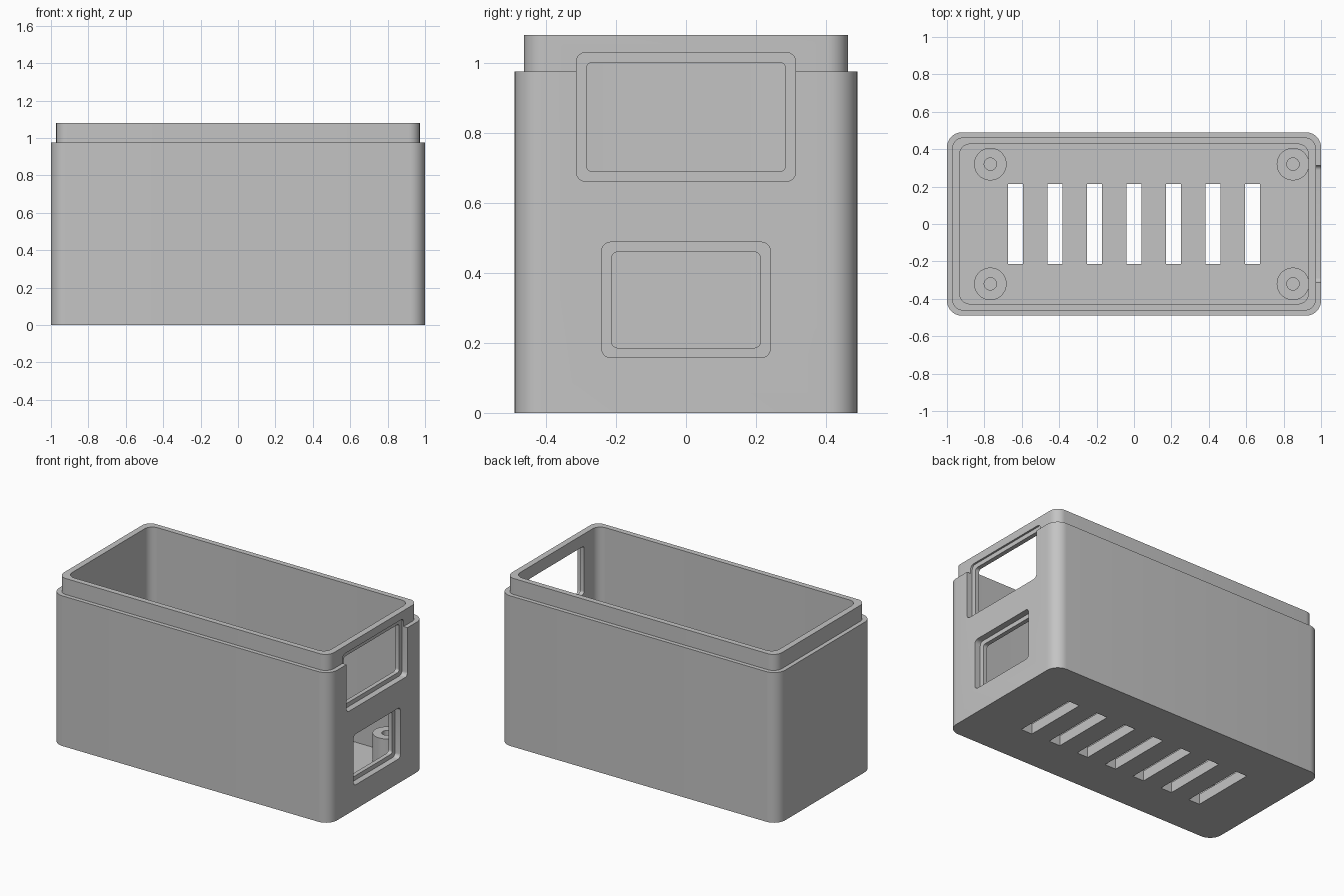
import bpy
import bmesh
from math import radians, sin, cos, pi
from mathutils import Matrix

cube = bpy.data.objects.get("Cube")
if cube:
    bpy.data.objects.remove(cube, do_unlink=True)

grey = bpy.data.materials.new("light_grey")
grey.use_nodes = True
colour = (0.55, 0.55, 0.55, 1)
grey.diffuse_color = colour
grey.node_tree.nodes["Principled BSDF"].inputs["Base Color"].default_value = colour


def rounded_outline(hw, hh, r, steps=10):
    """Points of a rounded rectangle, counter-clockwise."""
    points = []
    for k, (sx, sy) in enumerate([(1, 1), (-1, 1), (-1, -1), (1, -1)]):
        for i in range(steps + 1):
            a = (k + i / steps) * pi / 2
            points.append((sx * (hw - r) + r * cos(a), sy * (hh - r) + r * sin(a)))
    return points


def extrude(name, outline, low, high, matrix=Matrix()):
    """Solid prism from a flat outline, with an optional placement."""
    bm = bmesh.new()
    face = bm.faces.new([bm.verts.new((x, y, low)) for x, y in outline])
    result = bmesh.ops.extrude_face_region(bm, geom=[face])
    top = [v for v in result["geom"] if isinstance(v, bmesh.types.BMVert)]
    bmesh.ops.translate(bm, verts=top, vec=(0, 0, high - low))
    bmesh.ops.recalc_face_normals(bm, faces=bm.faces)
    bm.transform(matrix)
    mesh = bpy.data.meshes.new(name)
    bm.to_mesh(mesh)
    bm.free()
    mesh.materials.append(grey)
    obj = bpy.data.objects.new(name, mesh)
    bpy.context.collection.objects.link(obj)
    return obj


def circle(r, n=40):
    return [(r * cos(2 * pi * i / n), r * sin(2 * pi * i / n)) for i in range(n)]


def combine(target, other, operation):
    """Boolean the other solid into the target, then discard it."""
    mod = target.modifiers.new(operation.lower(), "BOOLEAN")
    mod.operation = operation
    mod.solver = "EXACT"
    mod.object = other
    bpy.context.view_layer.objects.active = target
    bpy.ops.object.modifier_apply(modifier=mod.name)
    bpy.data.objects.remove(other, do_unlink=True)


# Hollow case with a stepped lip
case = extrude("case", rounded_outline(1, 0.49, 0.08), 0, 0.976)
combine(case, extrude("lip", rounded_outline(0.972, 0.463, 0.06), 0.5, 1.08), "UNION")
combine(case, extrude("cavity", rounded_outline(0.932, 0.427, 0.055), 0.067, 1.2), "DIFFERENCE")

# Screw posts with blind holes
for x in (-0.768, 0.85):
    for y in (-0.32, 0.32):
        place = Matrix.Translation((x, y, 0))
        combine(case, extrude("screw_post", circle(0.087), 0.03, 0.25, place), "UNION")
        combine(case, extrude("screw_hole", circle(0.033), 0.07, 0.4, place), "DIFFERENCE")

# Side windows: shallow recess, then a smaller opening through the wall
side = Matrix(((0, 0, 1, 0), (1, 0, 0, 0), (0, 1, 0, 0), (0, 0, 0, 1)))
for hw, hh, z in ((0.285, 0.156, 0.846), (0.213, 0.137, 0.323)):
    place = Matrix.Translation((0, 0, z)) @ side
    recess = rounded_outline(hw + 0.028, hh + 0.028, 0.025, 6)
    combine(case, extrude("window_recess", recess, 0.96, 1.1, place), "DIFFERENCE")
    opening = rounded_outline(hw, hh, 0.018, 6)
    combine(case, extrude("window_opening", opening, 0.9, 1.1, place), "DIFFERENCE")

# Row of vent slots through the floor
slot = [(-0.04, -0.213), (0.04, -0.213), (0.04, 0.213), (-0.04, 0.213)]
for i in range(-3, 4):
    place = Matrix.Translation((0.211 * i, 0, 0))
    combine(case, extrude("vent_slot", slot, -0.1, 0.15, place), "DIFFERENCE")

# Smooth rounded corners, sharp edges elsewhere
bpy.ops.object.select_all(action="DESELECT")
case.select_set(True)
bpy.context.view_layer.objects.active = case
bpy.ops.object.shade_smooth_by_angle(angle=radians(30))
